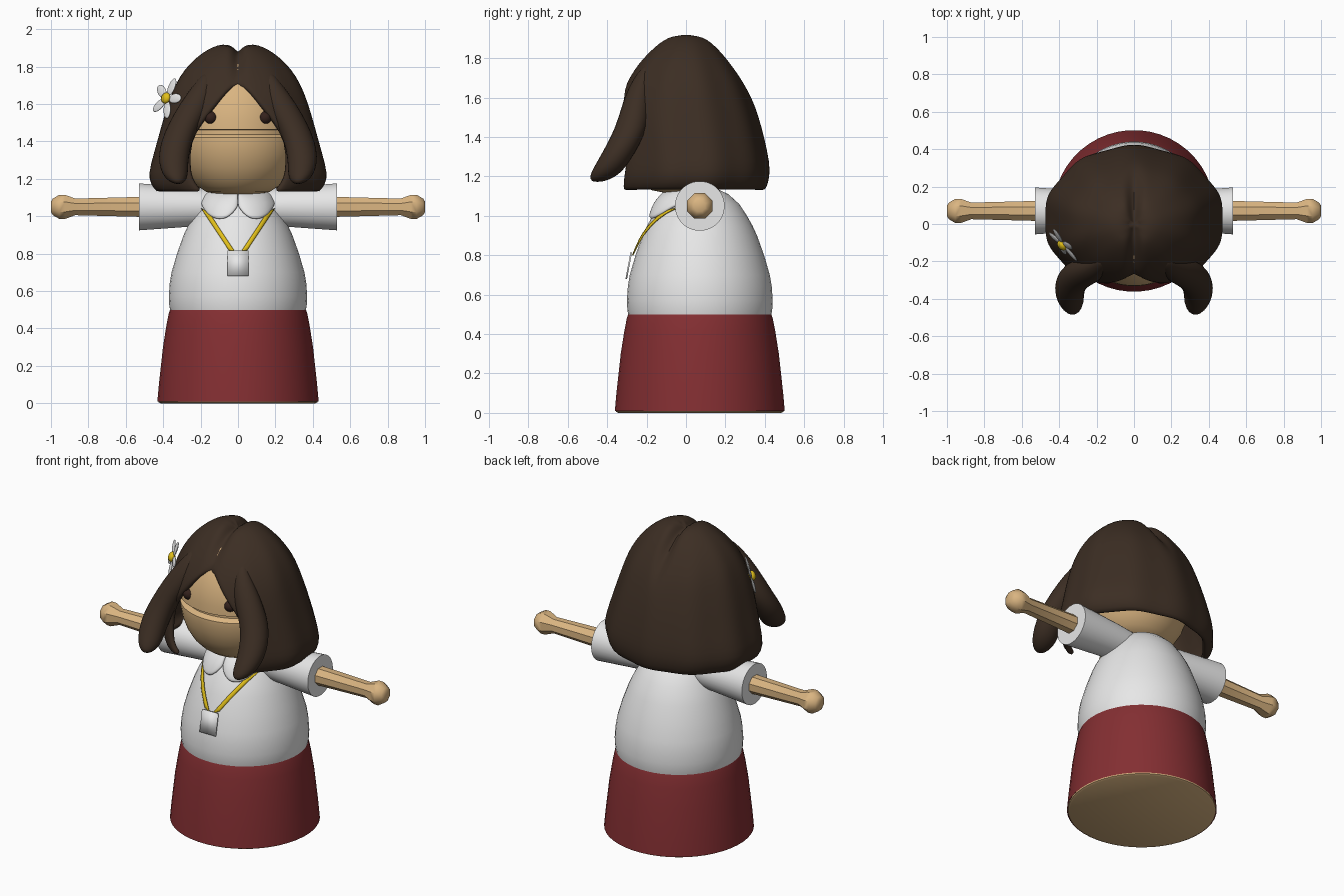
import bpy, bmesh, math
from mathutils import Vector

if "Cube" in bpy.data.objects:
    bpy.data.objects.remove(bpy.data.objects["Cube"])

def material(name, r, g, b):
    m = bpy.data.materials.new(name)
    m.diffuse_color = (r, g, b, 1)
    m.use_nodes = True
    m.node_tree.nodes["Principled BSDF"].inputs["Base Color"].default_value = m.diffuse_color
    return m

SKIN = material("skin tan", .70, .46, .22)
HAIR = material("hair brown", .045, .027, .017)
WHITE = material("cloth white", .80, .80, .80)
RED = material("skirt red", .23, .028, .032)
YELLOW = material("ribbon yellow", .75, .52, .01)
EYE = material("eye brown", .035, .016, .012)
CY = 0.07          # y of the body axis

def interp(table, z):
    """Linear lookup of the values in rows (z, a, b, ...)."""
    for p, q in zip(table, table[1:]):
        if p[0] <= z <= q[0]:
            t = (z - p[0]) / (q[0] - p[0])
            return [u + (v - u) * t for u, v in zip(p[1:], q[1:])]
    return list(table[0][1:] if z < table[0][0] else table[-1][1:])

def grid(name, rows, mat, close=True, caps=(False, False), thick=0, offset=0, sub=0, angle=40):
    """Skin rows of points into a surface, then smooth it."""
    bm = bmesh.new()
    vs = [[bm.verts.new(p) for p in row] for row in rows]
    n = len(rows[0])
    for a, b in zip(vs, vs[1:]):
        for i in range(n if close else n - 1):
            j = (i + 1) % n
            bm.faces.new((a[i], a[j], b[j], b[i]))
    for k in (0, -1):
        if caps[k]:
            bm.faces.new(vs[k])
    bmesh.ops.remove_doubles(bm, verts=bm.verts, dist=1e-4)
    bmesh.ops.recalc_face_normals(bm, faces=bm.faces)
    me = bpy.data.meshes.new(name)
    bm.to_mesh(me)
    bm.free()
    ob = bpy.data.objects.new(name, me)
    bpy.context.collection.objects.link(ob)
    me.materials.append(mat)
    if thick:
        m = ob.modifiers.new("thickness", 'SOLIDIFY')
        m.thickness, m.offset = thick, offset
    if sub:
        ob.modifiers.new("round", 'SUBSURF').levels = sub
        ob.modifiers["round"].render_levels = sub
    smooth(ob, angle)
    return ob

def smooth(ob, angle=40):
    bpy.ops.object.select_all(action='DESELECT')
    bpy.context.view_layer.objects.active = ob
    ob.select_set(True)
    bpy.ops.object.shade_smooth_by_angle(angle=math.radians(angle))

def ring(c, a, b, n, axis='Z'):
    pts = []
    for i in range(n):
        t = 2 * math.pi * (i + .5) / n
        u, v = a * math.cos(t), b * math.sin(t)
        pts.append(Vector(c) + (Vector((u, v, 0)) if axis == 'Z' else Vector((0, u, v))))
    return pts

def lathe(name, profile, mat, cy=CY, ys=1, n=48, **kw):
    return grid(name, [ring((0, cy, z), r, r * ys, n) for z, r in profile], mat, **kw)

def ball(name, loc, scale, mat, rot=None):
    bpy.ops.mesh.primitive_uv_sphere_add(segments=16, ring_count=10, radius=1, location=loc)
    ob = bpy.context.object
    ob.name, ob.scale = name, scale
    if rot:
        ob.rotation_euler = rot
    ob.data.materials.append(mat)
    smooth(ob, 60)
    return ob

# Body: base, skirt and shirt
SHIRT = [(.49, .362), (.52, .368), (.57, .371), (.64, .366), (.7, .356), (.8, .327), (.9, .291),
         (.95, .268), (1.0, .24), (1.06, .20), (1.11, .145), (1.14, .08), (1.15, .001)]
lathe("base", [(0, .415), (.006, .426), (.015, .428)], SKIN, caps=(True, False))
lathe("skirt", [(.01, .432), (.1, .424), (.3, .402), (.42, .383), (.48, .371), (.5, .364)], RED)
lathe("shirt", SHIRT, WHITE)

def on_shirt(x, z, off):
    """Point on the front of the shirt, lifted outwards."""
    r = interp(SHIRT, z)[0] + off
    return Vector((x, CY - math.sqrt(max(r * r - x * x, 0)), z))

# Arms, sleeves, collar, ribbon and eyes, on both sides
HAND = [(.3, .06), (.55, .057), (.87, .048), (.925, .07), (.955, .07), (.99, .048), (1.0, .03)]
CUFF = [(.1, .09), (.24, .105), (.53, .126)]
COLLAR = [(0, 1.055), (7, 1.01), (16, .985), (27, .985), (38, 1.005), (52, 1.04), (68, 1.07), (90, 1.09)]
LOCK = [(1.765, .17, -.195, .015, .012), (1.73, .175, -.21, .04, .035), (1.65, .205, -.235, .075, .06),
        (1.55, .255, -.255, .09, .075), (1.45, .31, -.275, .085, .085), (1.36, .34, -.32, .085, .085),
        (1.28, .345, -.365, .08, .085), (1.22, .335, -.405, .07, .08), (1.185, .325, -.435, .045, .055),
        (1.172, .32, -.45, .015, .02)]
for s, side in ((-1, "left"), (1, "right")):
    grid(side + "_arm", [ring((s * x, CY, 1.05), r, r, 8, 'X') for x, r in HAND], SKIN, caps=(False, True))
    grid(side + "_sleeve", [ring((s * x, CY, 1.05), r, r, 32, 'X') for x, r in CUFF], WHITE, caps=(False, True))
    rows = []
    for k in range(6):
        row = []
        for i in range(19):
            d = 5 * i
            low = interp(COLLAR, d)[0]
            z = 1.13 + (low - 1.13) * k / 5
            r = interp(SHIRT, z)[0] * (1 - k / 5 * .02) + .02 + .03 * (1 - k / 5)
            a = math.radians(d)
            row.append((s * r * math.sin(a), CY - r * math.cos(a), z))
        rows.append(row)
    grid(side + "_collar", rows, WHITE, close=False, thick=.018, sub=1)
    strip = []
    for k in range(9):
        t = k / 8
        x, z = .175 - .145 * t, 1.03 - .22 * t
        strip.append([on_shirt(s * (x + e), z + .5 * e, .014) for e in (-.021, 0, .021)])
    grid(side + "_ribbon", strip, YELLOW, close=False, thick=.006)
    ball(side + "_eye", (s * .145, -.285, 1.527), (.035, .035, .035), EYE)
    # Front lock of hair, sweeping down and forward
    grid(side + "_hair_lock", [ring((s * x, y, z), a, b, 14) for z, x, y, a, b in LOCK],
         HAIR, caps=(True, True), sub=1, angle=80)

# Name badge plate
grid("badge", [[(x, -.278 if z > .7 else -.303, z) for x in (-.056, .056)] for z in (.68, .815)],
     WHITE, close=False, thick=.008)

# Head: round jaw, mouth groove, domed top
JAW = [(1.115, .001), (1.117, .10), (1.13, .17), (1.16, .215), (1.2, .255), (1.26, .292), (1.33, .318),
       (1.40, .33), (1.42, .33), (1.432, .318), (1.438, .30), (1.462, .30), (1.465, .334)]
DOME = [(1.465 + .40 * math.sin(a), .334 * math.cos(a) + 1e-5)
        for a in [math.pi / 2 * k / 12 for k in range(1, 13)]]
lathe("head", JAW + DOME, SKIN, cy=-.012, ys=.96, angle=35)

# Main hair: shell open at the face, parted in the middle
# z, half width, front y, back y, half width of face opening
SHELL = [(1.125, .42, -.36, .385, .20), (1.14, .455, -.37, .405, .215), (1.2, .485, -.375, .42, .25),
         (1.27, .475, -.37, .42, .262), (1.4, .437, -.37, .392, .262), (1.5, .41, -.365, .365, .20),
         (1.6, .38, -.345, .33, .12), (1.68, .35, -.31, .295, .055), (1.75, .312, -.265, .25, 0),
         (1.81, .265, -.215, .205, 0), (1.86, .21, -.165, .16, 0), (1.895, .155, -.12, .12, 0),
         (1.915, .11, -.08, .08, 0), (1.925, .05, -.04, .04, 0), (1.927, 0, 0, 0, 0)]
rows = []
for z, rx, yf, yb, op in SHELL:
    cy, ry = (yf + yb) / 2, (yb - yf) / 2
    start = math.asin(op / rx) if op else 0
    row = []
    for i in range(65):
        a = start + (2 * math.pi - 2 * start) * i / 64
        k = 1 + .014 * math.cos(10 * a) * min(1, (1.93 - z) * 4)
        x, y = rx * k * math.sin(a), cy - ry * k * math.cos(a)
        groove = math.exp(-(x / .03) ** 2)
        lift = min(1, max(0, (z - 1.6) / .25))
        y -= .02 * groove * (1 if y > 0 else 0) * lift
        row.append((x, y, z - .05 * groove * lift))
    rows.append(row)
grid("hair", rows, HAIR, close=False, thick=.035, offset=-1, sub=1, angle=70)

# Flower in the hair
centre = Vector((-.38, -.11, 1.63))
normal = Vector((-.72, -.62, .25)).normalized()
across = Vector((0, 0, 1)).cross(normal).normalized()
up = normal.cross(across)
quat = normal.to_track_quat('Z', 'Y')
for k in range(5):
    a = math.radians(72 + 72 * k)
    d = across * math.cos(a) + up * math.sin(a)
    rot = d.to_track_quat('X', 'Z')
    side = normal.cross(d)
    from mathutils import Matrix
    m = Matrix((d, side, normal)).transposed()
    ball("flower_petal", centre + d * .066, (.05, .027, .008), WHITE, m.to_euler())
ball("flower_centre", centre + normal * .008, (.03, .03, .02), YELLOW, quat.to_euler())
